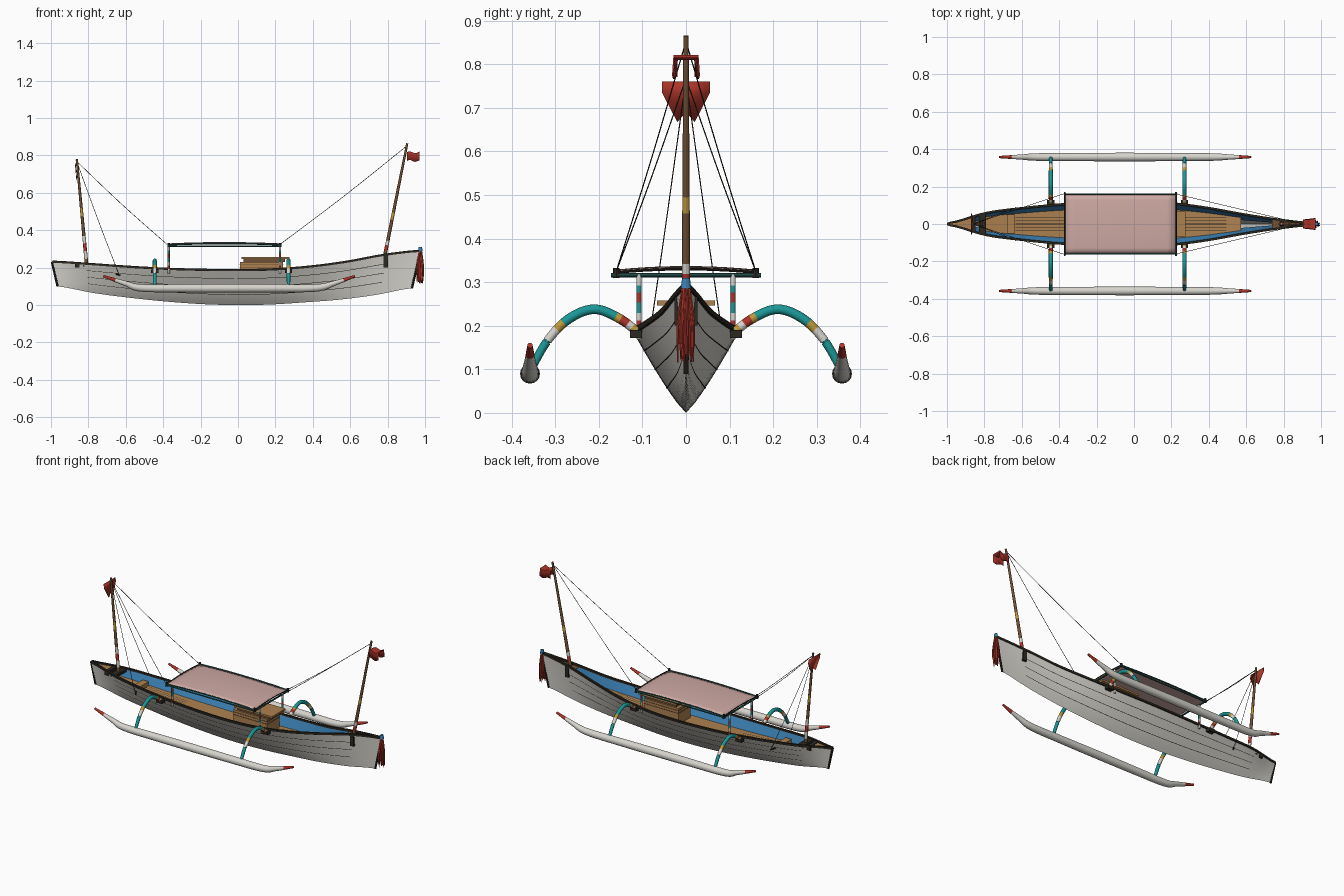
import bpy, bmesh, math, random
from mathutils import Vector

random.seed(4)
if "Cube" in bpy.data.objects:
    bpy.data.objects.remove(bpy.data.objects["Cube"])


def material(name, r, g, b):
    m = bpy.data.materials.new(name)
    m.use_nodes = True
    m.diffuse_color = (r, g, b, 1)
    m.node_tree.nodes["Principled BSDF"].inputs["Base Color"].default_value = (r, g, b, 1)
    return m


white = material("off white paint", .68, .66, .61)
pink = material("pink canvas", .62, .40, .37)
blue = material("blue paint", .045, .22, .46)
teal = material("teal paint", .012, .31, .31)
red = material("red paint", .42, .035, .022)
yellow = material("yellow paint", .52, .32, .04)
tan = material("tan planks", .42, .22, .08)
brown = material("brown wood", .16, .08, .035)
dark = material("dark wood", .025, .02, .014)
green = material("dark green frame", .02, .10, .09)


def finish(bm, name, mats, angle=40):
    bmesh.ops.recalc_face_normals(bm, faces=bm.faces)
    for f in bm.faces:
        f.smooth = True
    me = bpy.data.meshes.new(name)
    bm.to_mesh(me)
    bm.free()
    for m in mats:
        me.materials.append(m)
    me.set_sharp_from_angle(angle=math.radians(angle))
    ob = bpy.data.objects.new(name, me)
    bpy.context.collection.objects.link(ob)
    return ob


def spline(pts, s):
    """Smooth curve through evenly spaced points, s from 0 to 1."""
    p = [Vector(q) for q in pts]
    n = len(p) - 1
    i = min(int(s * n), n - 1)
    t = s * n - i
    a, b, c, d = p[max(i - 1, 0)], p[i], p[i + 1], p[min(i + 2, n)]
    return b + (c - a) * t / 2 + (a * 2 - b * 5 + c * 4 - d) * t * t / 2 + (b * 3 - a - c * 3 + d) * t ** 3 / 2


def loft(name, rows, mat, close=False):
    bm = bmesh.new()
    vs = [[bm.verts.new(p) for p in row] for row in rows]
    k = len(rows[0])
    for a, b in zip(vs, vs[1:]):
        for j in range(k if close else k - 1):
            bm.faces.new((a[j], a[(j + 1) % k], b[(j + 1) % k], b[j]))
    if close:
        bm.faces.new(vs[0])
        bm.faces.new(vs[-1])
    return finish(bm, name, [mat])


def tube(name, pts, radii, bands, steps=1, sides=12):
    """Tube along a smooth path; bands are (end, material) pairs."""
    cuts = sorted({round(i / steps, 4) for i in range(steps + 1)} | {e for e, m in bands})
    mats = list(dict.fromkeys(m for e, m in bands))
    bm = bmesh.new()
    rings = []
    for s in cuts:
        c = spline(pts, s)
        d = (spline(pts, min(s + .01, 1)) - spline(pts, max(s - .01, 0))).normalized()
        u = d.cross(Vector((0, 1, 0) if abs(d.y) < .6 else (1, 0, 0))).normalized()
        v = d.cross(u)
        r = spline([(q, 0, 0) for q in radii], s).x
        rings.append([bm.verts.new(c + (u * math.cos(a) + v * math.sin(a)) * r)
                      for a in (math.tau * k / sides for k in range(sides))])
    for i, (a, b) in enumerate(zip(rings, rings[1:])):
        mid = (cuts[i] + cuts[i + 1]) / 2
        mat = next(m for e, m in bands if mid < e)
        for j in range(sides):
            f = bm.faces.new((a[j], a[(j + 1) % sides], b[(j + 1) % sides], b[j]))
            f.material_index = mats.index(mat)
    bm.faces.new(rings[0]).material_index = mats.index(bands[0][1])
    bm.faces.new(rings[-1]).material_index = mats.index(bands[-1][1])
    return finish(bm, name, mats)


def box(name, lo, hi, mat):
    bm = bmesh.new()
    bmesh.ops.create_cube(bm, size=1)
    for v in bm.verts:
        v.co = [(a + b) / 2 + c * (b - a) for a, b, c in zip(lo, hi, v.co)]
    return finish(bm, name, [mat])


# Hull lines from stern to bow: half beam, keel height, sheer height
BEAM = (.006, .06, .087, .106, .118, .122, .114, .09, .055, .025, .005)
KEEL = (.1, .065, .04, .02, .006, 0, .003, .015, .03, .055, .09)
SHEER = (.232, .22, .206, .195, .189, .187, .191, .206, .232, .268, .29)
LINES = list(zip(BEAM, KEEL, SHEER))


def hull(u, t, side=1, inset=0.0, lift=0.0):
    beam, keel, sheer = spline(LINES, u)
    x0, x1 = -.965 - .028 * t, .93 + .045 * t
    y = max(beam * t ** .85 - inset, 0)
    return Vector((x0 + (x1 - x0) * u, side * y, keel + (sheer - keel) * t + lift))


def span(a, b, n):
    return [a + (b - a) * i / n for i in range(n + 1)]


U = span(0, 1, 48)
T = [i / 8 for i in range(-8, 9)]
loft("hull_planking", [[hull(u, abs(t), 1 if t > 0 else -1) for t in T] for u in U], white)
for side, tag in ((1, "left"), (-1, "right")):
    loft("inner_wall_" + tag, [[hull(u, t, side, .006) for t in (.45, .7, 1)] for u in U], blue)
    loft("gunwale_" + tag, [[hull(u, 1, side, i, l) for i, l in
         ((-.004, -.006), (-.004, .006), (.008, .006), (.008, -.006))] for u in U], dark, True)
    # Seams between the planks
    for k, t in enumerate((.3, .53, .76)):
        loft(f"plank_seam_{tag}_{k}", [[hull(u, t + d, side, -.0009) for d in (-.007, .007)]
             for u in span(.09, .91, 40)], dark)

# End posts
for name, u in (("stern_post", 0), ("bow_post", 1)):
    tube(name, [hull(u, t, 0) for t in (0, .5, 1)], (.006, .007, .008), [(1, dark)], 4, 8)


# Floor and end decks
def deck(name, a, b, t, mat):
    return loft(name, [[hull(u, t, s, .005) for s in (-1, 1)] for u in span(a, b, 20)], mat)


deck("floor", .08, .8, .7, tan)
deck("stern_deck", 0, .065, .98, tan)
deck("bow_deck", .88, 1, .98, brown)
for x, w in ((-.86, .045), (.79, .026)):
    box("mast_step", (x - .012, -w, .2), (x + .012, w, .226 if x < 0 else .27), dark)
box("mast_thwart", (-.83, -.05, .205), (-.79, .05, .222), dark)
for y in (-.036, -.018, 0, .018, .036):
    for a, b in ((.18, .32), (.63, .76)):
        rows = []
        for u in span(a, b, 8):
            p = hull(u, .7, 0, 0, .002)
            rows.append([(p.x, y - .0015, p.z), (p.x, y + .0015, p.z)])
        loft("floor_seam", rows, dark)

# Slatted cabin box and stern seat
box("cabin_box", (.01, -.06, .13), (.24, .06, .23), tan)
for z in (.198, .214):
    box("cabin_box_groove", (.008, -.062, z), (.242, .062, z + .003), brown)
box("cabin_riser", (.03, -.05, .23), (.25, .05, .247), brown)
box("cabin_lid", (.02, -.066, .247), (.275, .066, .258), tan)
box("stern_seat", (-.68, -.05, .15), (-.64, .05, .185), tan)

# Outrigger arms and floats
ARM = ((.105, .18), (.15, .215), (.21, .238), (.27, .215), (.32, .163), (.355, .10))
ARM_BANDS = [(.06, teal), (.1, yellow), (.14, white), (.2, red), (.24, yellow),
             (.64, teal), (.7, yellow), (.79, white), (1, teal)]
FLOAT = ((-.72, .155), (-.6, .115), (-.52, .092), (-.3, .09), (-.05, .09),
         (.2, .09), (.42, .092), (.51, .115), (.625, .155))
for s, tag in ((1, "left"), (-1, "right")):
    for x, end in ((-.445, "stern"), (.27, "bow")):
        tube(f"{end}_arm_{tag}", [(x, s * y, z) for y, z in ARM],
             (.010, .011, .011, .011, .010, .009), ARM_BANDS, 30)
        box(f"{end}_arm_bracket_{tag}", (x - .02, s * .115 - .014, .172),
            (x + .02, s * .115 + .014, .19), dark)
    tube("float_" + tag, [(x, s * .358, z) for x, z in FLOAT],
         (.006, .014, .02, .022, .023, .022, .02, .014, .006),
         [(.07, red), (.93, white), (1, red)], 48, 16)

# Canopy sheet, frame and posts
X0, X1, W = -.37, .225, .16


def canopy_z(x, y):
    a = (2 * x - X0 - X1) / (X1 - X0)
    return .322 + .007 * (1 - a * a) + .008 * (1 - (y / W) ** 2)


sheet = loft("canopy", [[(x, y, canopy_z(x, y)) for y in span(-W, W, 10)]
                        for x in span(X0, X1, 12)], pink)
sheet.modifiers.new("thickness", "SOLIDIFY").thickness = .003
for s in (-1, 1):
    tube("canopy_side_arch", [(x, s * W, canopy_z(x, W)) for x in span(X0, X1, 8)],
         (.004, .004), [(1, green)], 12, 8)
    tube("canopy_side_rail", [(X0, s * W, .315), (X1, s * W, .315)], (.004, .004), [(1, green)], 1, 8)
    for x in (X0, X1):
        tube("corner_cap", [(x, s * W, .31), (x, s * W, .333)], (.007, .007), [(1, dark)], 1, 8)
        tube("canopy_post", [(x, s * .108, .17), (x, s * .108, .318)], (.006, .006),
             [(.2, white), (.32, red), (.42, white), (.55, teal), (.68, red), (.78, teal), (1, white)], 1, 10)
for x in (X0, X1):
    tube("canopy_cross_rail", [(x, -.172, .316), (x, .172, .316)], (.005, .005), [(1, green)], 1, 8)
    tube("canopy_cross_arch", [(x, y, canopy_z(x, y)) for y in span(-W, W, 8)],
         (.003, .003), [(1, dark)], 10, 8)

# Masts
BOW_TOP, STERN_TOP = (.905, 0, .865), (-.862, 0, .78)
tube("bow_mast", [(.782, 0, .25), BOW_TOP], (.010, .006),
     [(.1, brown), (.16, red), (.2, white), (.37, brown), (.42, yellow), (1, brown)])
tube("stern_mast", [(-.808, 0, .2), STERN_TOP], (.010, .006),
     [(.12, brown), (.2, white), (.27, red), (.33, white), (.48, brown), (.54, yellow), (1, brown)])

# Rigging with a slight sag
for s in (-1, 1):
    for name, top, foot in (("bow_stay", BOW_TOP, (X1, s * W, .325)),
                            ("stern_stay", STERN_TOP, (X0 - .01, s * W, .325)),
                            ("stern_shroud", STERN_TOP, (-.635, s * .086, .16))):
        a, b = Vector(top) - Vector((0, 0, .012)), Vector(foot)
        tube(name, [a, (a + b) / 2 - Vector((0, 0, .008)), b], (.0014, .0014), [(1, dark)], 8, 6)
    tube("shroud_pin", [(-.65, s * .06, .165), (-.632, s * .088, .16)], (.004, .004), [(1, dark)], 1, 8)

# Draped bow flag
rows = []
for i, x in enumerate(span(.903, .97, 8)):
    w, z = .024 + .001 * i, .817 + .005 * math.sin(i * .9)
    rows.append([(x, -w, z - .046), (x, -w * .9, z), (x, w * .9, z), (x, w, z - .046)])
flag = loft("bow_flag", rows, red)
flag.modifiers.new("thickness", "SOLIDIFY").thickness = .004

# Swallow-tailed stern flag
bm = bmesh.new()
edge = [(-.055, .76), (.055, .76), (.055, .735), (.02, .668), (0, .69), (-.02, .668), (-.055, .735)]
bm.faces.new([bm.verts.new((-.812 - .052 * (z - .2) / .58 - .006, y, z)) for y, z in edge])
flag = finish(bm, "stern_flag", [red])
flag.modifiers.new("thickness", "SOLIDIFY").thickness = .004

# Bow tassel
tube("tassel_cap", [(.975, 0, .286), (.975, 0, .31)], (.012, .009), [(1, blue)])
for k in range(32):
    a, r = random.uniform(0, math.tau), .019 * math.sqrt(random.random())
    dx, dy = r * math.cos(a), r * math.sin(a)
    tube("tassel_strand", [(.975 + dx * .4, dy * .4, .29), (.975 + dx * 1.1, dy, .2),
         (.975 + dx, dy, random.uniform(.115, .16))], (.003, .0035, .002), [(1, red)], 4, 6)
